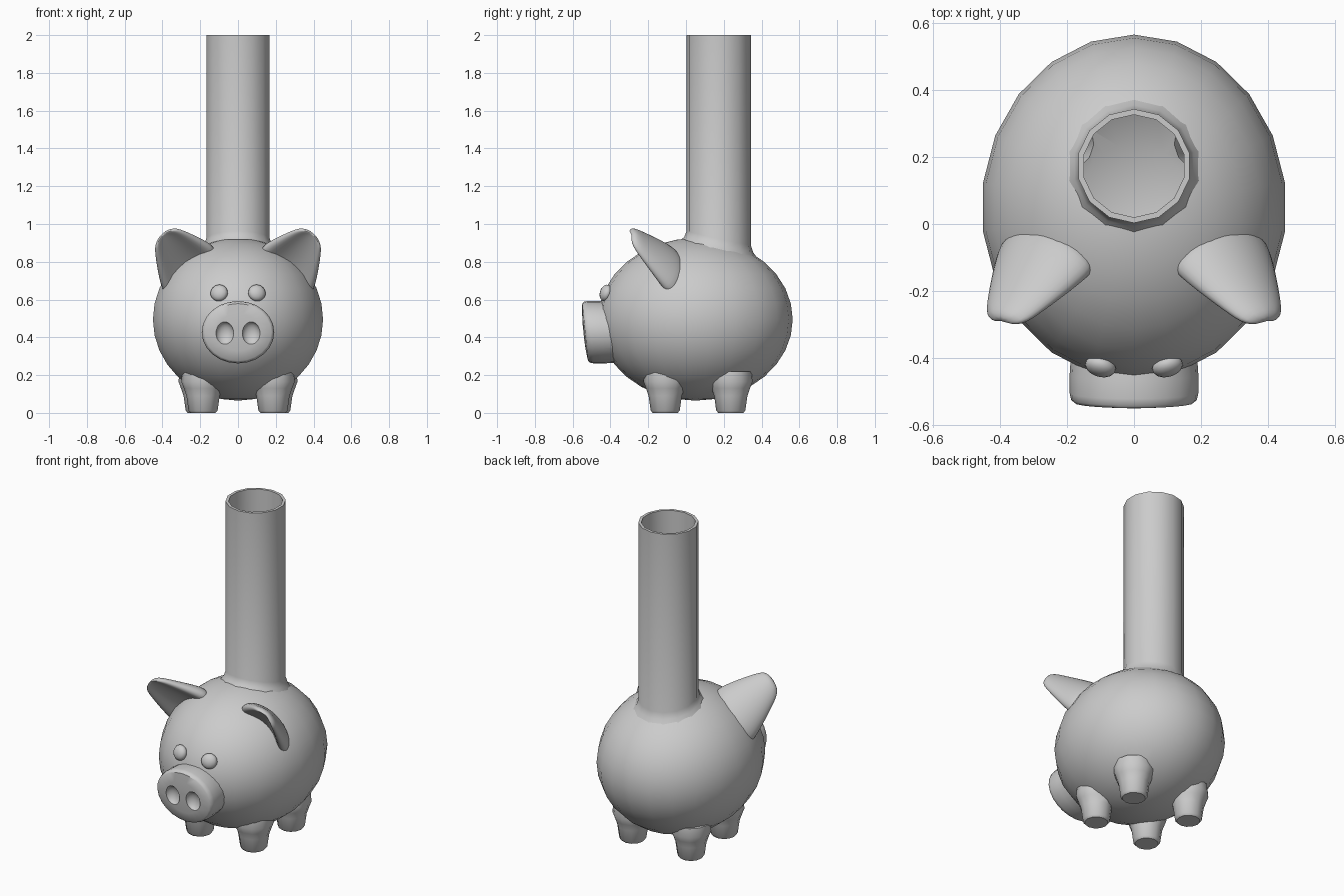
import bpy, bmesh, math
from mathutils import Vector, Matrix, Euler

if "Cube" in bpy.data.objects:
    bpy.data.objects.remove(bpy.data.objects["Cube"])

C, R = Vector((0, 0.05, 0.495)), Vector((0.455, 0.515, 0.43))   # body centre, radii
WALL = 0.017
TUBE_Y, TUBE_R = 0.173, 0.17


def body_z(x, y):
    k = 1 - ((x - C.x) / R.x) ** 2 - ((y - C.y) / R.y) ** 2
    return C.z + R.z * math.sqrt(max(k, 0))


def finish_mesh(name, bm):
    bmesh.ops.recalc_face_normals(bm, faces=bm.faces[:])
    me = bpy.data.meshes.new(name)
    bm.to_mesh(me)
    bm.free()
    ob = bpy.data.objects.new(name, me)
    bpy.context.collection.objects.link(ob)
    return ob


def loft(name, *stacks):
    """Skin each stack of rings and cap both ends."""
    bm = bmesh.new()
    for rings in stacks:
        vs = [[bm.verts.new(p) for p in r] for r in rings]
        n = len(vs[0])
        for a, b in zip(vs, vs[1:]):
            for i in range(n):
                j = (i + 1) % n
                bm.faces.new((a[i], a[j], b[j], b[i]))
        bm.faces.new(vs[0])
        bm.faces.new(vs[-1])
    return finish_mesh(name, bm)


def ellipsoid(name, c, r, seg, rings, rot=(0, 0, 0)):
    bm = bmesh.new()
    m = Matrix.Translation(c) @ Euler(rot).to_matrix().to_4x4() @ Matrix.Diagonal((*r, 1))
    bmesh.ops.create_uvsphere(bm, u_segments=seg, v_segments=rings, radius=1, matrix=m)
    return finish_mesh(name, bm)


def circle(x, y, r, n, zf):
    pts = []
    for i in range(n):
        a = math.pi / 2 + 2 * math.pi * i / n
        px, py = x + r * math.cos(a), y + r * math.sin(a)
        pts.append((px, py, zf(px, py)))
    return pts


def flat(z):
    return lambda x, y: z


def mirror(ob):
    ob.modifiers.new("mirror", "MIRROR")
    return ob


def cut(ob, cutters):
    for c in cutters:
        m = ob.modifiers.new("cut", "BOOLEAN")
        m.operation, m.solver, m.object = "DIFFERENCE", "EXACT", c


# body
body = ellipsoid("body", C, R, 22, 16)

# tall open tube with a small fillet where it meets the body
tube = loft("tube", [
    circle(0, TUBE_Y, TUBE_R + 0.02, 14, flat(0.74)),
    circle(0, TUBE_Y, TUBE_R + 0.04, 14, lambda x, y: body_z(x, y) - 0.012),
    circle(0, TUBE_Y, TUBE_R + 0.012, 14, lambda x, y: body_z(x, y) + 0.01),
    circle(0, TUBE_Y, TUBE_R, 14, lambda x, y: body_z(x, y) + 0.04),
    circle(0, TUBE_Y, TUBE_R, 14, flat(2.0))])

# legs
LEG = [(0.066, 0), (0.077, 0.012), (0.088, 0.09), (0.102, 0.13), (0.115, 0.165), (0.11, 0.22)]
LEG_IN = [(0.056, 0.025), (0.07, 0.1), (0.085, 0.15), (0.085, 0.22)]
SPOTS = [(0.185, -0.11), (0.2, 0.237)]


def leg_rings(x, y, prof):
    return [circle(x, y, r, 12, flat(z)) for r, z in prof]


legs = mirror(loft("legs", *[leg_rings(x, y, LEG) for x, y in SPOTS]))

# snout, a slightly tilted oval plug
rings = []
for s, y in [(0.97, -0.36), (1, -0.45), (1, -0.505), (0.975, -0.525), (0.92, -0.534),
             (0.6, -0.54), (0.25, -0.543)]:
    ring = []
    for i in range(24):
        a = 2 * math.pi * i / 24
        dz = 0.165 * s * math.sin(a)
        ring.append((0.192 * s * math.cos(a), y - 0.1 * dz, 0.427 + dz))
    rings.append(ring)
snout = loft("snout", rings)

# eyes
eyes = mirror(ellipsoid("eyes", (0.1, -0.425, 0.635), (0.047, 0.03, 0.045), 14, 10, (-0.3, 0, 0.27)))

# ears, a dished section tapering to a rounded tip
base, tip = Vector((0.255, -0.13, 0.75)), Vector((0.385, -0.295, 0.93))
axis = tip - base
wide = Vector((0.28, 0.05, -0.24)).normalized()
back = axis.cross(wide).normalized()
SECTION = [(-1, 0.03), (-0.8, -0.02), (-0.35, 0.04), (0.35, 0.04), (0.8, -0.02),
           (1, 0.03), (0.65, 0.1), (0, 0.13), (-0.65, 0.1)]
rings = [[base + axis * t + wide * (0.195 * w * u) + back * (d * k) for u, d in SECTION]
         for t, w, k in [(-0.2, 1.05, 1.1), (0.1, 0.98, 1), (0.45, 0.78, 0.75),
                         (0.8, 0.56, 0.5), (1.06, 0.34, 0.33)]]
ears = mirror(loft("ears", rings))
ears.modifiers.new("smooth", "SUBSURF").levels = 2

# cutters: hollow inside and nostrils
cavity = ellipsoid("cavity_cutter", C, R - Vector((WALL,) * 3), 22, 16)
bore = loft("bore_cutter", [circle(0, TUBE_Y, TUBE_R - WALL, 14, flat(z)) for z in (0.7, 2.1)])
leg_voids = mirror(loft("leg_cutter", *[leg_rings(x, y, LEG_IN) for x, y in SPOTS]))
nostrils = mirror(ellipsoid("nostril_cutter", (0.07, -0.55, 0.42), (0.049, 0.04, 0.062), 16, 12))
cutters = [cavity, bore, leg_voids, nostrils]

cut(body, [cavity, bore, leg_voids])
cut(tube, [cavity, bore])
cut(legs, [cavity, leg_voids])
cut(snout, [cavity, nostrils])
cut(ears, [cavity])
cut(eyes, [cavity])

# apply everything and shade smooth
parts = [body, tube, legs, snout, eyes, ears]
bpy.context.view_layer.update()
deps = bpy.context.evaluated_depsgraph_get()
meshes = [bpy.data.meshes.new_from_object(p.evaluated_get(deps)) for p in parts]
for p, me in zip(parts, meshes):
    p.modifiers.clear()
    p.data = me
for c in cutters:
    bpy.data.objects.remove(c)
for p in parts:
    bpy.ops.object.select_all(action="DESELECT")
    p.select_set(True)
    bpy.context.view_layer.objects.active = p
    bpy.ops.object.shade_smooth_by_angle(angle=math.radians(40))
